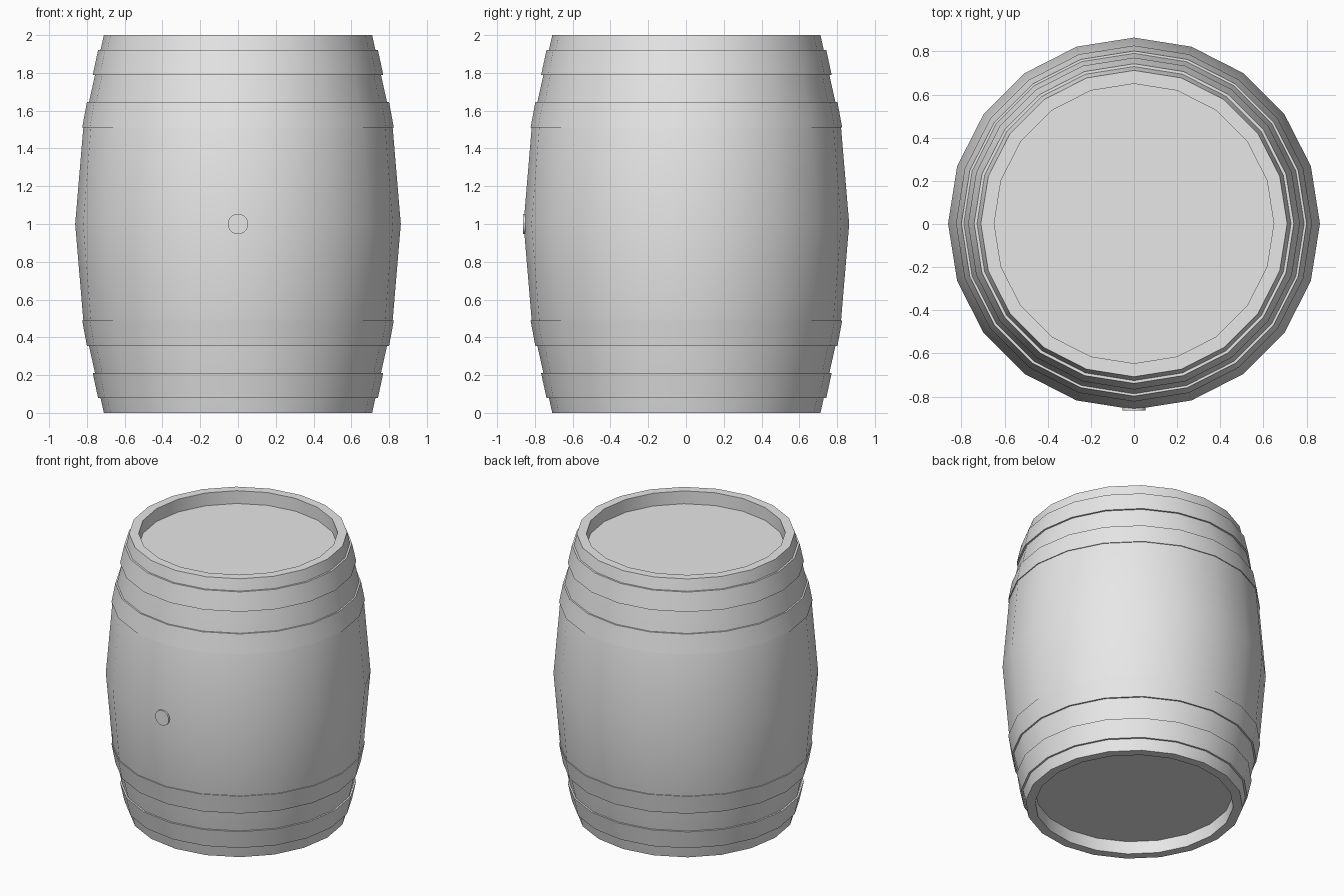
import bpy, bmesh, math
from mathutils import Matrix

cube = bpy.data.objects.get("Cube")
if cube:
    bpy.data.objects.remove(cube, do_unlink=True)

SIDES = 20
CENTRE_Y = 0.002

grey = bpy.data.materials.new("light grey")
grey.use_nodes = True
colour = (0.8, 0.8, 0.8, 1)
grey.diffuse_color = colour
grey.node_tree.nodes["Principled BSDF"].inputs["Base Color"].default_value = colour


def finish(name, bm):
    bmesh.ops.recalc_face_normals(bm, faces=bm.faces)
    mesh = bpy.data.meshes.new(name)
    bm.to_mesh(mesh)
    bm.free()
    mesh.shade_smooth()
    mesh.set_sharp_from_angle(angle=math.radians(30))
    mesh.materials.append(grey)
    obj = bpy.data.objects.new(name, mesh)
    bpy.context.collection.objects.link(obj)
    return obj


def lathe(name, profile, closed):
    """Turn (radius, height) points; closed makes a ring, otherwise cap both ends."""
    bm = bmesh.new()
    rings = []
    for r, z in profile:
        angles = [math.tau * i / SIDES for i in range(SIDES)]
        rings.append([bm.verts.new((r * math.cos(a), r * math.sin(a) + CENTRE_Y, z))
                      for a in angles])
    pairs = list(zip(rings, rings[1:]))
    if closed:
        pairs.append((rings[-1], rings[0]))
    else:
        bm.faces.new(rings[0])
        bm.faces.new(rings[-1])
    for low, high in pairs:
        for i in range(SIDES):
            j = (i + 1) % SIDES
            bm.faces.new((low[i], low[j], high[j], high[i]))
    return finish(name, bm)


# Staved body with a recessed head at each end
lower = [(0.648, 0.092), (0.648, 0), (0.71, 0), (0.819, 0.49)]
upper = [(r, 2 - z) for r, z in reversed(lower)]
lathe("barrel_body", lower + [(0.862, 1)] + upper, closed=False)

# Tapered hoops, mirrored top and bottom
hoops = {"end_hoop": [(0.7, 0.08), (0.741, 0.08), (0.769, 0.21), (0.73, 0.21)],
         "inner_hoop": [(0.76, 0.355), (0.8, 0.355), (0.825, 0.49), (0.79, 0.49)]}
for name, section in hoops.items():
    lathe("lower_" + name, section, closed=True)
    lathe("upper_" + name, [(r, 2 - z) for r, z in section], closed=True)

# Bung in the front
bm = bmesh.new()
bmesh.ops.create_cone(bm, cap_ends=True, segments=24, radius1=0.054, radius2=0.054,
                      depth=0.05,
                      matrix=Matrix.Translation((0, -0.839, 1)) @ Matrix.Rotation(math.pi / 2, 4, 'X'))
finish("bung", bm)
